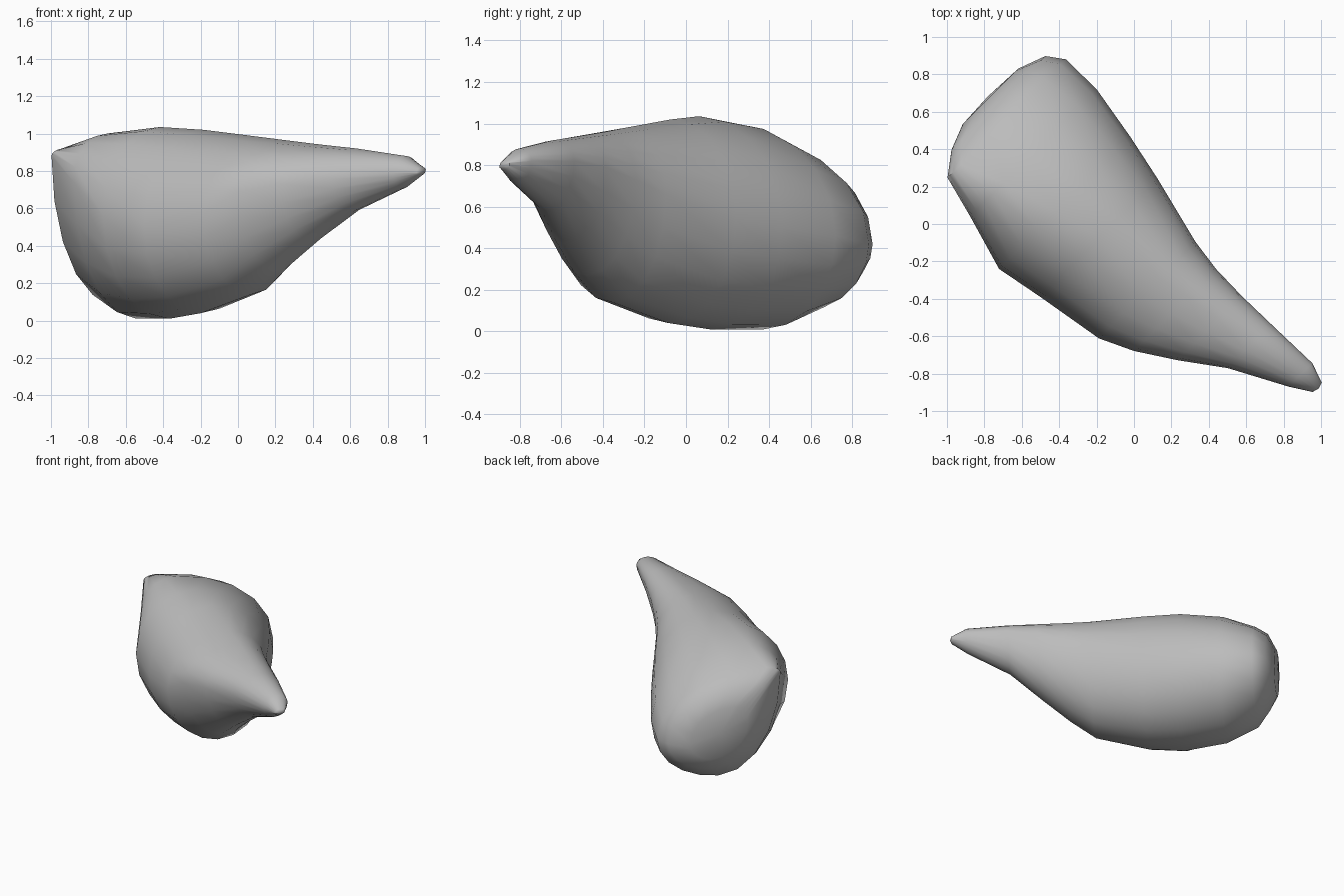
import bpy
import bmesh
from math import cos, sin, pi, sqrt, radians
from mathutils import Vector

default_cube = bpy.data.objects.get("Cube")
if default_cube:
    bpy.data.objects.remove(default_cube, do_unlink=True)

# Directions in plan: the body runs diagonally from the thin tip to the blunt end
ALONG = Vector((-1, 1, 0)) / sqrt(2)
ACROSS = Vector((1, 1, 0)) / sqrt(2)
QUARTER_STEPS = 5


def make_material(name, colour):
    material = bpy.data.materials.new(name)
    material.use_nodes = True
    material.diffuse_color = colour
    shader = material.node_tree.nodes["Principled BSDF"]
    shader.inputs["Base Color"].default_value = colour
    shader.inputs["Roughness"].default_value = 0.8
    return material


def section_outline(left, top, right, bottom):
    """Closed outline of four quarter ellipses through the extreme points."""
    outline = []
    for side, cap, backwards in ((left, top, False), (right, top, True),
                                 (right, bottom, False), (left, bottom, True)):
        for step in range(QUARTER_STEPS):
            fraction = step / QUARTER_STEPS
            angle = pi / 2 * (1 - fraction if backwards else fraction)
            outline.append((cap[0] + cos(angle) * (side[0] - cap[0]),
                            side[1] + sin(angle) * (cap[1] - side[1])))
    return outline


# Sections from tip to blunt end: position, then left, top, right, bottom points
sections = [
    (-1.31, (.04, .79), (.07, .82), (.11, .81), (.08, .78)),
    (-1.2, (-.03, .79), (.07, .88), (.148, .82), (.05, .71)),
    (-.9, (-.19, .76), (0, .92), (.14, .82), (-.04, .58)),
    (-.68, (-.35, .73), (-.04, .94), (.135, .79), (-.14, .42)),
    (-.48, (-.48, .69), (-.07, .96), (.14, .73), (-.2, .27)),
    (-.3, (-.565, .57), (-.11, .98), (.165, .66), (-.2, .14)),
    (.08, (-.63, .5), (-.18, 1.02), (.26, .54), (-.2, .04)),
    (.34, (-.68, .56), (-.25, 1.035), (.315, .5), (-.18, .01)),
    (.65, (-.59, .74), (-.34, 1), (.368, .46), (-.12, .01)),
    (.88, (-.53, .88), (-.43, .92), (.365, .42), (-.08, .1)),
    (.97, (-.41, .78), (-.33, .84), (.3, .42), (-.02, .2)),
    (1.025, (-.27, .58), (-.17, .7), (.15, .43), (0, .3)),
]

# Loft the skin through the sections
mesh_builder = bmesh.new()
rings = []
for position, *extremes in sections:
    ring = []
    for offset, height in section_outline(*extremes):
        point = ALONG * position + ACROSS * offset
        point.z = height
        ring.append(mesh_builder.verts.new(point))
    rings.append(ring)
for ring, following in zip(rings, rings[1:]):
    for i in range(len(ring)):
        mesh_builder.faces.new((ring[i - 1], ring[i], following[i], following[i - 1]))

# Close both ends with slightly domed fans
for ring, bulge in ((rings[0], -.01), (rings[-1], .01)):
    centre = sum((v.co for v in ring), Vector()) / len(ring) + ALONG * bulge
    hub = mesh_builder.verts.new(centre)
    for i in range(len(ring)):
        mesh_builder.faces.new((ring[i - 1], ring[i], hub))
bmesh.ops.recalc_face_normals(mesh_builder, faces=mesh_builder.faces)

mesh = bpy.data.meshes.new("tapered_body")
mesh_builder.to_mesh(mesh)
mesh_builder.free()
mesh.materials.append(make_material("plain grey", (.5, .5, .5, 1)))
body = bpy.data.objects.new("tapered_body", mesh)
bpy.context.collection.objects.link(body)

# Smooth skin with crisp creases at the sharpest turns
bpy.ops.object.select_all(action="DESELECT")
body.select_set(True)
bpy.context.view_layer.objects.active = body
bpy.ops.object.shade_smooth_by_angle(angle=radians(50))
